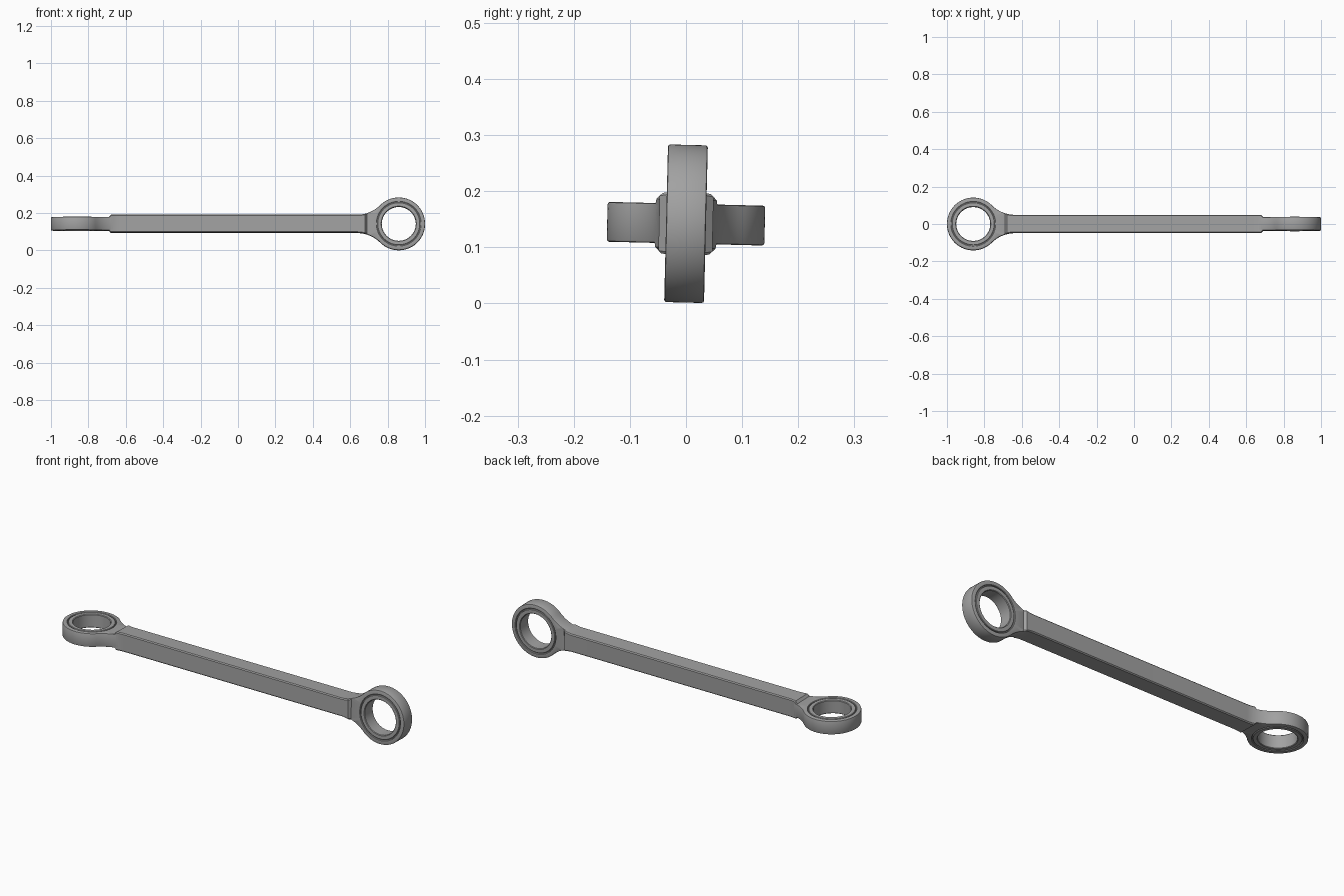
import bpy, bmesh
from math import sin, cos, pi, sqrt, atan2, radians
from mathutils import Matrix

if "Cube" in bpy.data.objects:
    bpy.data.objects.remove(bpy.data.objects["Cube"])

steel = bpy.data.materials.new("satin grey")
steel.use_nodes = True
grey = (0.36, 0.36, 0.36, 1)
steel.diffuse_color = grey
steel.node_tree.nodes["Principled BSDF"].inputs["Base Color"].default_value = grey

# Main sizes
EYE_X, EYE_R, EYE_H = 0.8595, 0.1405, 0.0355   # eye centre, radius, half thickness
BAR_H, SEAT_R, BORE_R = 0.048, 0.118, 0.091
FLARE_X = 0.635                                # where the bar starts to widen
NECK_X = 0.68                                  # where the bar steps down to the eye
# Fillet radius tangent to the bar side and the eye circle
FILLET = ((EYE_X - FLARE_X) ** 2 + BAR_H ** 2 - EYE_R ** 2) / (2 * (EYE_R - BAR_H))
# Whole model sits slightly rolled about its long axis
PLACE = Matrix.Translation((0, 0, 0.142)) @ Matrix.Rotation(radians(-1.4), 4, 'X')
ENDS = {"left": Matrix.Identity(4),
        "right": Matrix.Rotation(pi / 2, 4, 'X') @ Matrix.Rotation(pi, 4, 'Z')}


def flare(x):
    d = max(0, x - FLARE_X)
    return BAR_H + FILLET - sqrt(FILLET ** 2 - d * d)


def loft(name, rings, matrix, wrap=False):
    """Skin a list of equal-length closed rings of points."""
    bm = bmesh.new()
    loops = [[bm.verts.new(p) for p in ring] for ring in rings]
    n = len(loops[0])
    pairs = list(zip(loops, loops[1:]))
    if wrap:
        pairs.append((loops[-1], loops[0]))
    else:
        bm.faces.new(loops[0])
        bm.faces.new(loops[-1])
    for a, b in pairs:
        for i in range(n):
            j = (i + 1) % n
            bm.faces.new((a[i], a[j], b[j], b[i]))
    bmesh.ops.recalc_face_normals(bm, faces=bm.faces)
    mesh = bpy.data.meshes.new(name)
    bm.to_mesh(mesh)
    bm.free()
    mesh.materials.append(steel)
    obj = bpy.data.objects.new(name, mesh)
    bpy.context.collection.objects.link(obj)
    obj.matrix_world = PLACE @ matrix
    bpy.ops.object.select_all(action='DESELECT')
    obj.select_set(True)
    bpy.context.view_layer.objects.active = obj
    bpy.ops.object.shade_smooth_by_angle(angle=radians(30))
    return obj


def section(x, hy, hz, c=0.005):
    """Rectangular bar section with cut corners."""
    corners = []
    for sy, sz in ((1, 1), (-1, 1), (-1, -1), (1, -1)):
        pair = [(x, sy * hy, sz * (hz - c)), (x, sy * (hy - c), sz * hz)]
        corners += pair if sy * sz > 0 else pair[::-1]
    return corners


# Bar: widens in the plane of each eye, then steps down to the eye thickness
xs = [FLARE_X + (NECK_X - FLARE_X) * i / 6 for i in range(7)]
stations = [(x, BAR_H, flare(x)) for x in xs]
stations.append((NECK_X + 0.011, EYE_H - 0.001, flare(NECK_X + 0.011) - 0.001))
rings = [section(-x, h, t) for x, t, h in reversed(stations)]
rings += [section(x, t, h) for x, t, h in stations]
loft("bar", rings, Matrix.Identity(4))

# Eye outline around its centre: big arc, two fillets, hidden flat end
meet = atan2(BAR_H + FILLET, FLARE_X - EYE_X)
touch_x = EYE_X + EYE_R * cos(meet)
arc = [(EYE_R * cos(meet * i / 40), EYE_R * sin(meet * i / 40)) for i in range(41)]
root_x = NECK_X - 0.01
side = [touch_x + (root_x - touch_x) * i / 10 for i in range(1, 11)]
half = arc + [(x - EYE_X, flare(x)) for x in side]
half += [(root_x - EYE_X, flare(root_x) * k) for k in (0.66, 0.33)]
outline = half + [(root_x - EYE_X, 0)] + [(x, -z) for x, z in half[:0:-1]]


def eye_ring(inset, y):
    pts = []
    for x, z in outline:
        k = 1 - inset / sqrt(x * x + z * z)
        pts.append((EYE_X + x * k, y, z * k))
    return pts


def round_ring(r, y, around=None):
    angles = around or [2 * pi * i / 96 for i in range(96)]
    return [(EYE_X + r * cos(a), y, r * sin(a)) for a in angles]


angles = [atan2(z, x) for x, z in outline]
for label, matrix in ENDS.items():
    # Eye housing with softened rims
    h, c = EYE_H, 0.004
    loft(label + "_eye", [
        round_ring(SEAT_R, -h + 0.002, angles), round_ring(SEAT_R + 0.002, -h, angles),
        eye_ring(c, -h), eye_ring(c * 0.3, -h + c * 0.3), eye_ring(0, -h + c),
        eye_ring(0, h - c), eye_ring(c * 0.3, h - c * 0.3), eye_ring(c, h),
        round_ring(SEAT_R + 0.002, h, angles), round_ring(SEAT_R, h - 0.002, angles),
    ], matrix, wrap=True)
    # Bushing pressed into the eye, with a shallow groove around it
    profile = [(SEAT_R + 0.001, h - 0.008), (SEAT_R - 0.004, h - 0.008),
               (SEAT_R - 0.004, h - 0.002), (SEAT_R - 0.006, h),
               (BORE_R + 0.003, h), (BORE_R, h - 0.003)]
    rings = [round_ring(r, y) for r, y in profile]
    rings += [round_ring(r, -y) for r, y in reversed(profile)]
    loft(label + "_bushing", rings, matrix, wrap=True)
